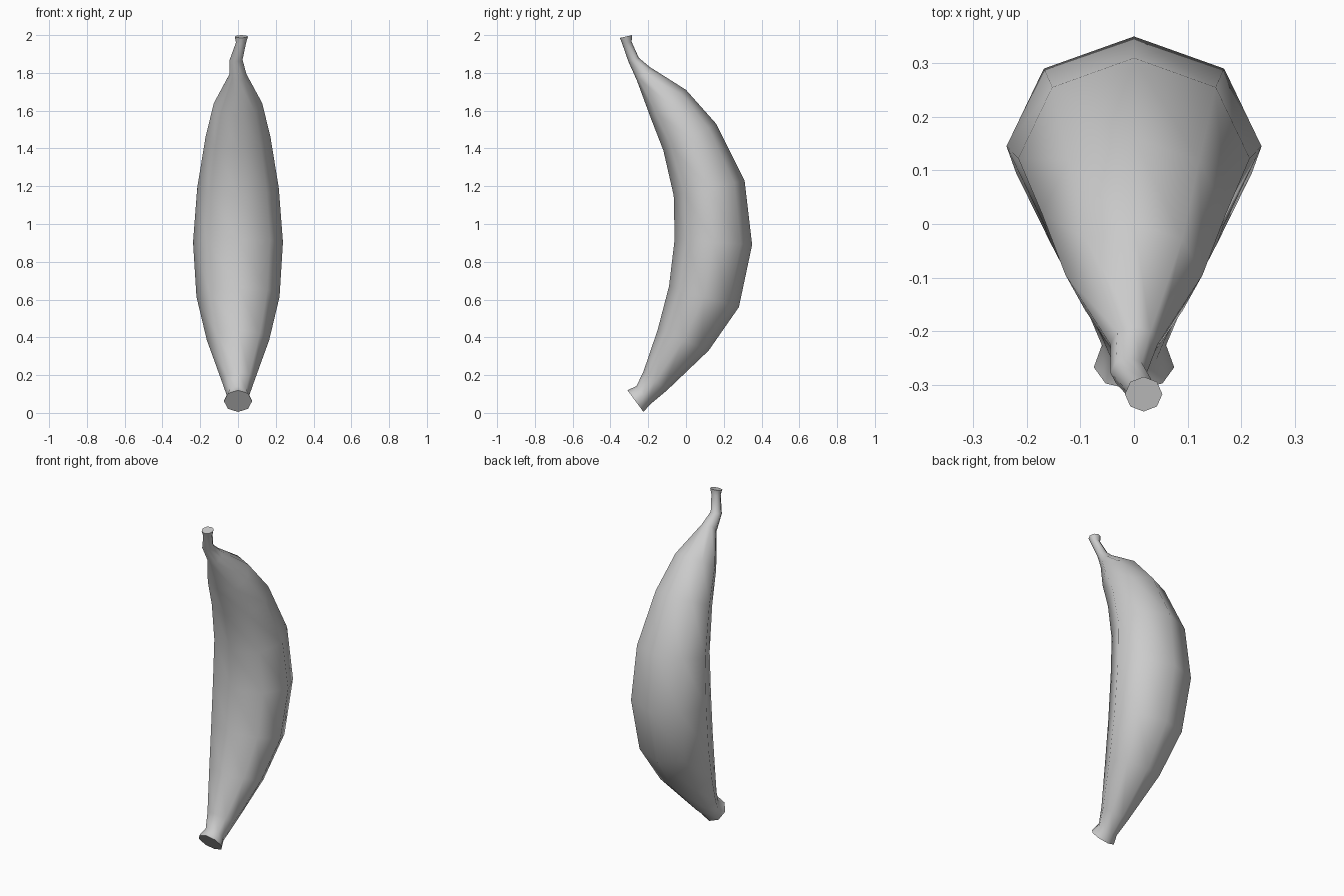
import bpy, bmesh, math
from mathutils import Vector

if "Cube" in bpy.data.objects:
    bpy.data.objects.remove(bpy.data.objects["Cube"])

SIDES = 8
# Rings bottom to top: outer y, outer z, inner y, inner z, half width, x offset
RINGS = [
    (-0.225, 0.005, -0.31, 0.12, 0.075, 0),
    (-0.19, 0.045, -0.262, 0.142, 0.06, 0),
    (-0.10, 0.12, -0.225, 0.22, 0.087, 0),
    (0.12, 0.33, -0.15, 0.44, 0.165, 0),
    (0.28, 0.56, -0.09, 0.67, 0.22, 0),
    (0.35, 0.89, -0.06, 0.92, 0.238, 0),
    (0.31, 1.23, -0.065, 1.15, 0.216, 0),
    (0.16, 1.53, -0.12, 1.39, 0.172, 0),
    (0.0, 1.71, -0.19, 1.57, 0.128, 0),
    (-0.19, 1.83, -0.26, 1.76, 0.044, 0),
    (-0.25, 1.88, -0.305, 1.86, 0.034, -0.01),
    (-0.288, 1.965, -0.338, 1.955, 0.027, 0.016),
    (-0.285, 2.0, -0.35, 1.985, 0.035, 0.018),
]

bm = bmesh.new()


def ring(oy, oz, iy, iz, w, x):
    outer, inner = Vector((x, oy, oz)), Vector((x, iy, iz))
    mid, half = (outer + inner) / 2, (outer - inner) / 2
    return [bm.verts.new(mid + half * math.cos(a) + Vector((w * math.sin(a), 0, 0)))
            for a in (math.tau * i / SIDES for i in range(SIDES))]


# Body, neck and stem skinned over the rings
loops = [ring(*r) for r in RINGS]
for a, b in zip(loops, loops[1:]):
    for i in range(SIDES):
        j = (i + 1) % SIDES
        bm.faces.new((a[i], a[j], b[j], b[i]))

# Flat blossom end and stem end
bm.faces.new(loops[0])
bm.faces.new(loops[-1])
bmesh.ops.recalc_face_normals(bm, faces=bm.faces[:])

mesh = bpy.data.meshes.new("banana")
bm.to_mesh(mesh)
bm.free()
banana = bpy.data.objects.new("banana", mesh)
bpy.context.collection.objects.link(banana)
bpy.context.view_layer.objects.active = banana
banana.select_set(True)
bpy.ops.object.shade_smooth_by_angle(angle=math.radians(60))
